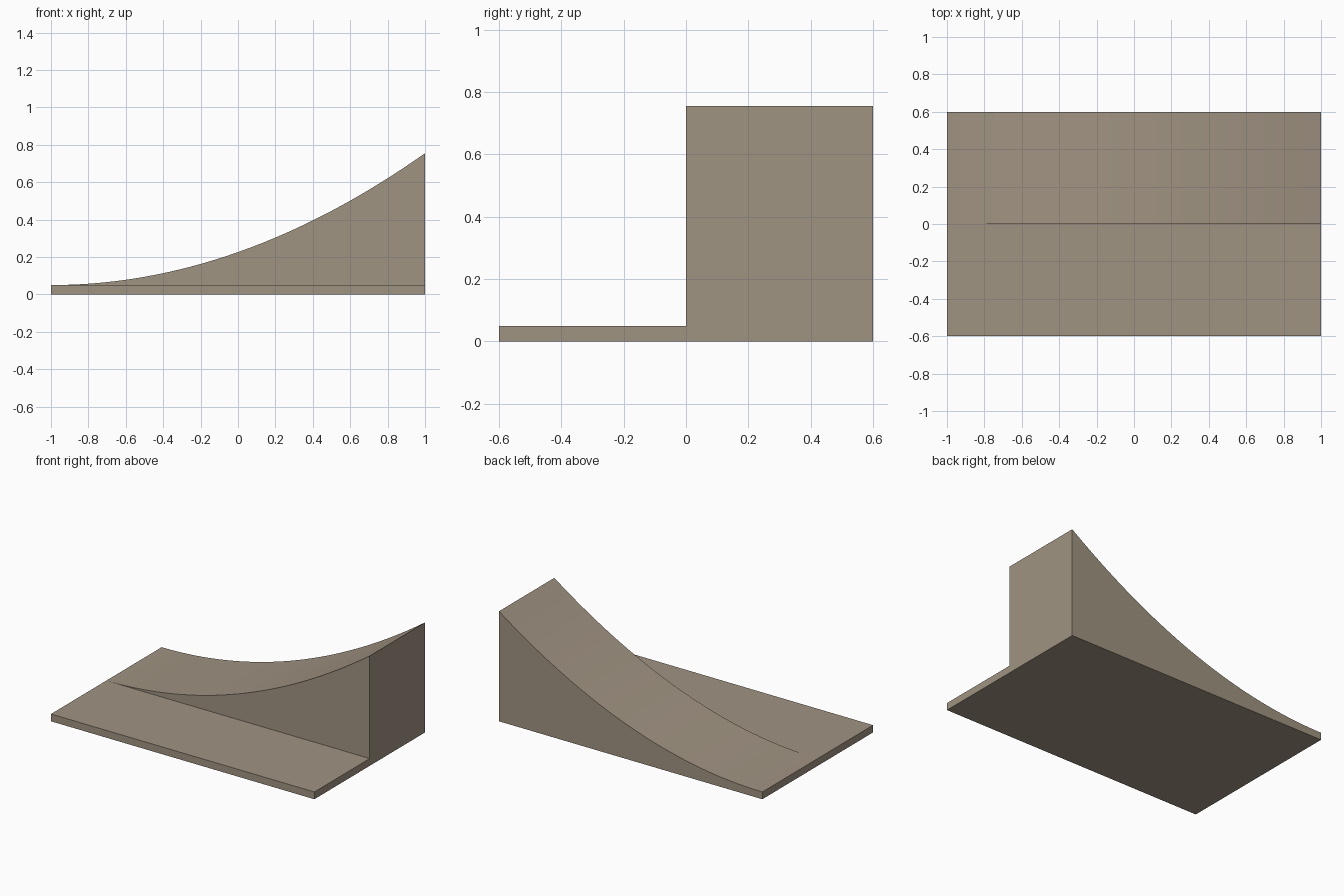
import bpy, bmesh

if "Cube" in bpy.data.objects:
    bpy.data.objects.remove(bpy.data.objects["Cube"])

stone = bpy.data.materials.new("warm grey")
stone.diffuse_color = (0.352, 0.292, 0.223, 1)
stone.use_nodes = True
stone.node_tree.nodes["Principled BSDF"].inputs["Base Color"].default_value = stone.diffuse_color

BASE, RISE, STEPS = 0.05, 0.705, 32


def extrude_profile(name, profile, y0, y1):
    """Solid made by sweeping an x-z profile along y."""
    bm = bmesh.new()
    face = bm.faces.new([bm.verts.new((x, y0, z)) for x, z in profile])
    swept = bmesh.ops.extrude_face_region(bm, geom=[face])["geom"]
    verts = [v for v in swept if isinstance(v, bmesh.types.BMVert)]
    bmesh.ops.translate(bm, verts=verts, vec=(0, y1 - y0, 0))
    bmesh.ops.recalc_face_normals(bm, faces=bm.faces)
    mesh = bpy.data.meshes.new(name)
    bm.to_mesh(mesh)
    bm.free()
    mesh.materials.append(stone)
    obj = bpy.data.objects.new(name, mesh)
    bpy.context.collection.objects.link(obj)
    return obj


# Flat slab on the front half
extrude_profile("flat_slab", [(-1, 0), (1, 0), (1, BASE), (-1, BASE)], -0.6, 0)

# Parabolic ramp on the back half
curve = [(1 - 2 * i / STEPS, BASE + RISE * (1 - i / STEPS) ** 2)
         for i in range(STEPS + 1)]
extrude_profile("curved_ramp", [(-1, 0), (1, 0)] + curve, 0, 0.6)
